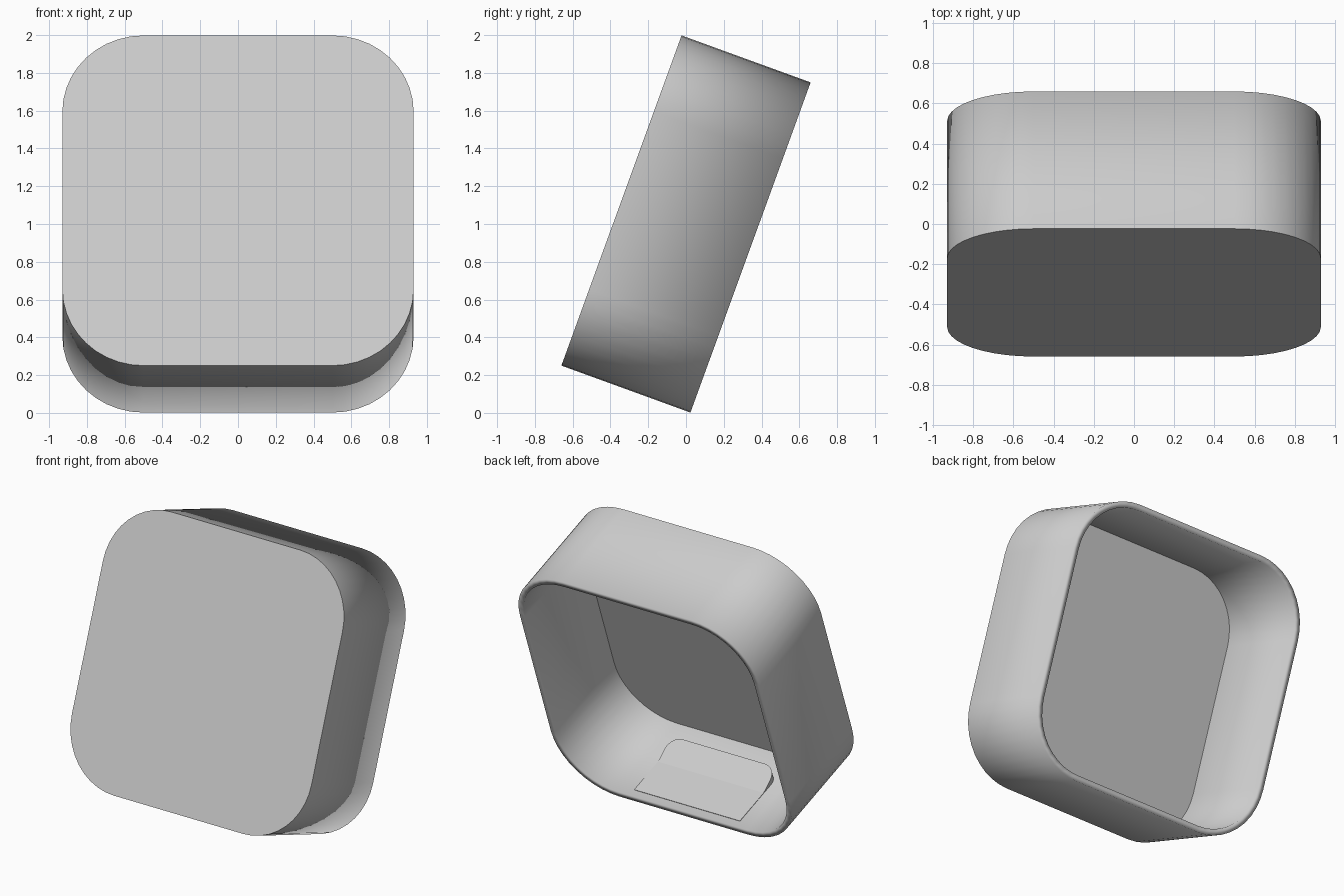
import bpy, bmesh
from math import radians, sin, cos, pi
from mathutils import Matrix, Vector

WIDTH, DEPTH, WALL, RADIUS = 1.86, 0.727, 0.04, 0.43
FLOOR = -WIDTH / 2 + WALL

if "Cube" in bpy.data.objects:
    bpy.data.objects.remove(bpy.data.objects["Cube"])

grey = bpy.data.materials.new("light_grey")
grey.use_nodes = True
grey.diffuse_color = (0.6, 0.6, 0.6, 1)
grey.node_tree.nodes["Principled BSDF"].inputs["Base Color"].default_value = (0.6, 0.6, 0.6, 1)


def add_part(name, bm):
    """Make an object leaning back with the case."""
    bmesh.ops.recalc_face_normals(bm, faces=bm.faces)
    mesh = bpy.data.meshes.new(name)
    bm.to_mesh(mesh)
    bm.free()
    mesh.materials.append(grey)
    obj = bpy.data.objects.new(name, mesh)
    bpy.context.collection.objects.link(obj)
    obj.location.z = 1
    obj.rotation_euler.x = radians(-20)
    return obj


# Case: rounded square box, open at the back
bm = bmesh.new()
bmesh.ops.create_cube(bm, size=1, matrix=Matrix.Diagonal((WIDTH, DEPTH, WIDTH, 1)))
depth_edges = [e for e in bm.edges if abs(e.verts[0].co.y - e.verts[1].co.y) > 0.1]
bmesh.ops.bevel(bm, geom=depth_edges, offset=RADIUS, segments=10, profile=0.5, affect='EDGES')
back = [f for f in bm.faces if all(v.co.y > 0 for v in f.verts)]
bmesh.ops.delete(bm, geom=back, context='FACES_ONLY')
case = add_part("case", bm)
solid = case.modifiers.new("wall", 'SOLIDIFY')
solid.thickness = WALL
solid.offset = -1
solid.use_even_offset = True
bpy.context.view_layer.objects.active = case
case.select_set(True)
bpy.ops.object.shade_smooth_by_angle(angle=radians(30))

# Tab: nearly flush strip on the inner floor with a raised, rounded ramp in front
HALF, BACK, HINGE, FRONT, ROUND = 0.41, 0.31, 0.03, -0.15, 0.09
LIP = 0.003
arc = [i * pi / 10 for i in range(6)]
right = [(HALF - ROUND + ROUND * cos(a), FRONT + ROUND - ROUND * sin(a)) for a in arc]
left = [(-x, y) for x, y in reversed(right)]
bm = bmesh.new()


def tab_vert(x, y):
    rise = max(0, HINGE - y) * 0.37
    return bm.verts.new((x, y, FLOOR + LIP + rise))


hinge = [tab_vert(-HALF, HINGE), tab_vert(HALF, HINGE)]
ramp = bm.faces.new(hinge + [tab_vert(x, y) for x, y in right + left])
strip = bm.faces.new([hinge[1], hinge[0], tab_vert(-HALF, BACK), tab_vert(HALF, BACK)])
lower = bmesh.ops.extrude_face_region(bm, geom=[ramp, strip], use_keep_orig=True)
for v in lower["geom"]:
    if isinstance(v, bmesh.types.BMVert):
        v.co.z = FLOOR - WALL / 4
add_part("floor_tab", bm)
